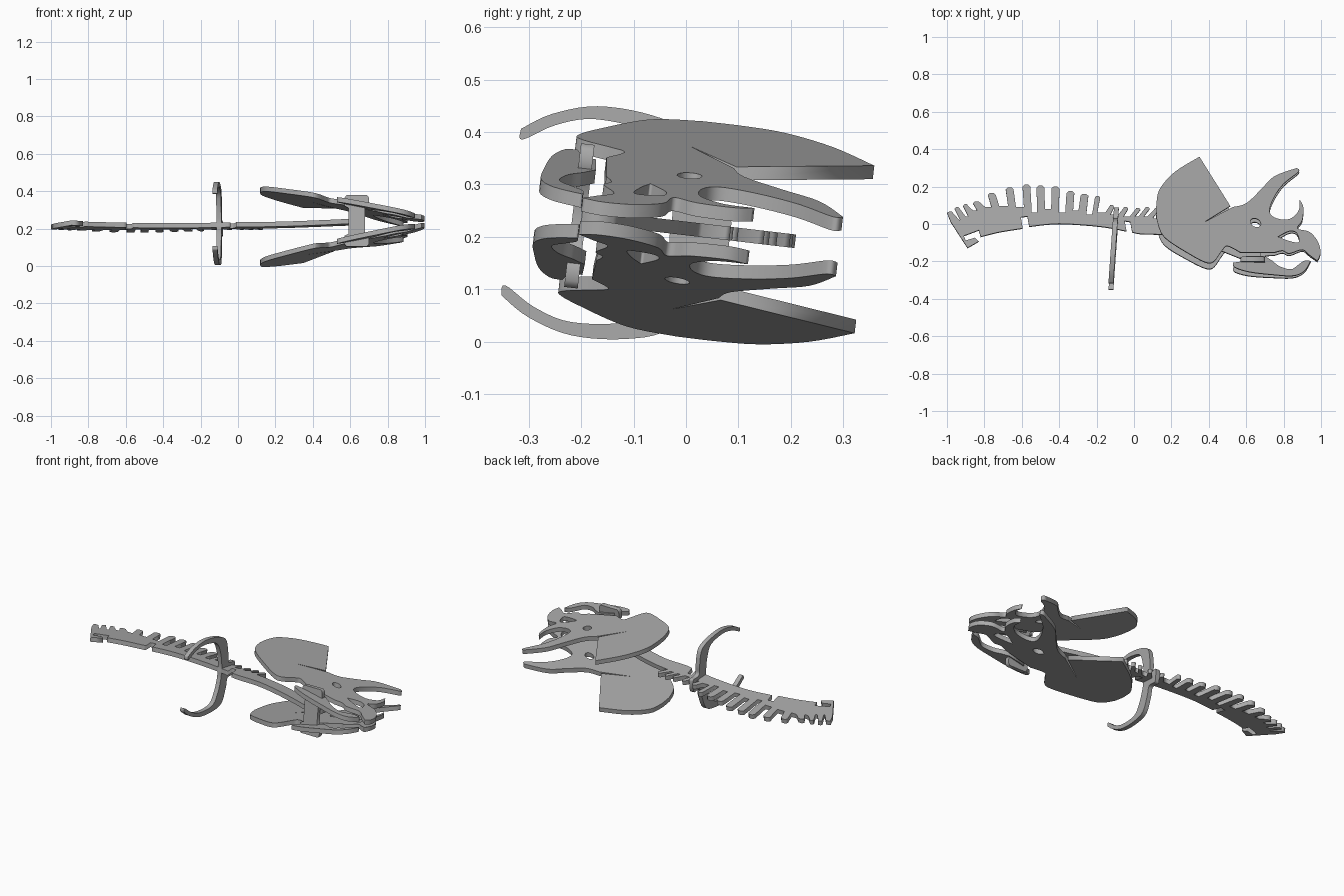
import bpy
import math
from mathutils import Matrix, Vector

cube = bpy.data.objects.get("Cube")
if cube:
    bpy.data.objects.remove(cube, do_unlink=True)

THICK = 0.026
TILT = math.radians(-6.7)
# Whole skeleton leans slightly about x
BASE = Matrix.Translation((0, 0, 0.216)) @ Matrix.Rotation(TILT, 4, 'X')

grey = bpy.data.materials.new("plain_grey")
grey.use_nodes = True
colour = (0.4, 0.4, 0.4, 1)
grey.diffuse_color = colour
grey.node_tree.nodes["Principled BSDF"].inputs["Base Color"].default_value = colour


def smooth(points, steps=5):
    """Catmull-Rom curve through the points, end point left out."""
    pts = [Vector(p) for p in points]
    ext = [pts[0]] + pts + [pts[-1]]
    out = []
    for a, b, c, d in zip(ext, ext[1:], ext[2:], ext[3:]):
        for i in range(steps):
            t = i / steps
            out.append(0.5 * (2 * b + (c - a) * t + (2 * a - 5 * b + 4 * c - d) * t ** 2
                              + (3 * b - a - 3 * c + d) * t ** 3))
    return out


def oval(cx, cy, rx, ry, turn=0, n=16):
    out = []
    for i in range(n):
        a = math.tau * i / n
        p = Matrix.Rotation(turn, 2) @ Vector((rx * math.cos(a), ry * math.sin(a)))
        out.append(p + Vector((cx, cy)))
    return out


def plate(name, loops, matrix):
    """Flat cut sheet from outlines in hundredths; inner loops become holes."""
    curve = bpy.data.curves.new(name, 'CURVE')
    curve.dimensions = '2D'
    curve.fill_mode = 'BOTH'
    curve.extrude = THICK / 2
    for loop in loops:
        spline = curve.splines.new('POLY')
        spline.points.add(len(loop) - 1)
        for point, co in zip(spline.points, loop):
            point.co = (co[0] / 100, co[1] / 100, 0, 1)
        spline.use_cyclic_u = True
    temp = bpy.data.objects.new(name + "_outline", curve)
    bpy.context.collection.objects.link(temp)
    graph = bpy.context.evaluated_depsgraph_get()
    mesh = bpy.data.meshes.new_from_object(temp.evaluated_get(graph))
    bpy.data.objects.remove(temp, do_unlink=True)
    mesh.transform(BASE @ matrix)
    mesh.materials.clear()
    mesh.materials.append(grey)
    mesh.name = name
    obj = bpy.data.objects.new(name, mesh)
    bpy.context.collection.objects.link(obj)
    return obj


# Skull half: frill, slot, brow horn, nose horn, beak, cheek
skull = smooth([(12, 3), (12, 11), (14, 19), (22, 28), (35, 36)])
skull += [(35, 36), (51.5, 9.5), (37, 0.5)]
skull += smooth([(53, 9), (60, 11), (68, 18.5), (75, 25.5), (87, 30)])
skull += smooth([(87, 30), (88, 28), (80, 21.5), (74.5, 13.5), (72.5, 6.5),
                 (76, 3), (83, 2.5), (88, 7), (88.5, 13)])
skull += smooth([(88.5, 13), (90.5, 9), (90, 2), (87.5, -2.5), (94, -4.5),
                 (98.5, -10), (99.7, -16), (98, -20)])
skull += smooth([(98, -20), (94, -17), (90, -14), (83, -16), (79.5, -14.5), (75, -15.5)])
skull += [(75, -15.5)]
skull += smooth([(57, -15.5), (50, -12), (47, -14.5), (43, -20), (39, -21),
                 (30, -16.5), (16, -7), (12, 3)])
eye = oval(65, 0.5, 3, 2.2, -0.5)
nostril = smooth([(77, -7), (83, -4), (87, -5), (88, -10), (82, -9), (77, -7)])

# Jaw half
jaw = smooth([(53, -21), (54, -23.5), (62, -26), (75, -27.5), (85, -28), (91, -25.5), (94.5, -20)])
jaw += smooth([(94.5, -20), (91, -20), (88, -22), (84, -24.5), (78, -23), (74, -20)])
jaw += [(74, -20), (70, -17.5), (60, -17.5), (60, -20)]

# Both halves spread apart towards the rear
for side, s in (("left", 1), ("right", -1)):
    spread = Matrix(((1, 0, 0, 0), (0.023, 1, 0, -0.025),
                     (-0.2 * s, 0, 1, 0.218 * s), (0, 0, 0, 1)))
    plate(side + "_skull_plate", [skull, eye, nostril], spread)
    plate(side + "_jaw_plate", [jaw], spread)

# Spine: (tip x, tip y, gap depth) for each vertebra tooth
teeth = [(-98, 6.5, 2), (-94.5, 9, 4), (-90, 10.5, 7), (-84, 12, 9), (-76, 16.5, 9.5),
         (-66.5, 19.5, 9), (-57.5, 21, 6), (-50, 20.5, 8), (-42, 20, 6), (-34, 17.5, 7),
         (-26.5, 16, 5), (-19.5, 15, 6), (-12, 10, 5), (-4.5, 9, 4), (2, 8.5, 4), (7, 9, 4), (12, 8.5, 3)]
spine = []
before = 2
for x, top, gap in teeth:
    half = 2.1 if -88 < x < -20 else 1.4
    foot = x - 0.06 * (x + 45)
    spine += [(foot - half, before), (x - half, top - 1), (x - half / 2, top),
              (x + half / 2, top), (x + half, top - 1), (foot + half, gap)]
    before = gap
spine[0] = (-98, 1)
spine[1] = (-100, 6)
spine += smooth([(17, 2), (30, -1), (45, -6), (68, -14)])
spine += [(68, -14), (68, -20)]
spine += smooth([(60, -20), (45, -14), (30, -9), (17, -6), (4, -5.5), (-1, -4.5)])
spine += [(-1, -4.5), (-2, 1), (-5, 1.5), (-4, -4)]
spine += smooth([(-4, -4), (-18, -1.5), (-40, 0), (-56, -1.5)])
spine += [(-56, -1.5), (-57, 4), (-60.5, 3.5), (-59.5, -2.5)]
spine += smooth([(-59.5, -2.5), (-72, -4.5), (-82, -7)])
spine += [(-82, -7), (-83, -3.5), (-91, -6.5), (-90, -9), (-85, -7.5), (-83, -9.5), (-89, -13)]
plate("spine", [spine], Matrix.Identity(4))

# Rib crescent crossing the spine, one half mirrored; drawn as (y, height)
half_rib = [(8.5, 0), (8.5, 3)] + smooth([(8, 4), (3, 4.5), (2, 10), (-1, 18.5), (-9, 21.5), (-19.5, 22),
                                          (-28, 19.5), (-33.5, 16)])
half_rib += smooth([(-33.5, 16), (-33, 14), (-27, 17.5), (-19.5, 19.5), (-9, 18), (-5, 12), (-3, 4), (-3, 0)])
rib = half_rib + [(p[0], -p[1]) for p in reversed(half_rib[1:])]
rib_frame = Matrix(((0.07, 0, 1, -0.1), (1, 0, 0, 0), (0, 1, 0, -0.008), (0, 0, 0, 1)))
plate("rib", [rib], rib_frame)

# Brace across the mouth, drawn as (x, height)
quarter = [(68, 0), (68, 7), (70, 8), (70, 12.5), (69, 13.8)]
right_edge = [(x, -z) for x, z in reversed(quarter)] + quarter[1:]
brace = right_edge + [(127 - x, z) for x, z in reversed(right_edge)]
brace_frame = Matrix(((1, 0, 0, 0), (0, 0, -1, -0.205), (0, 1, 0, 0), (0, 0, 0, 1)))
plate("mouth_brace", [brace], brace_frame)
